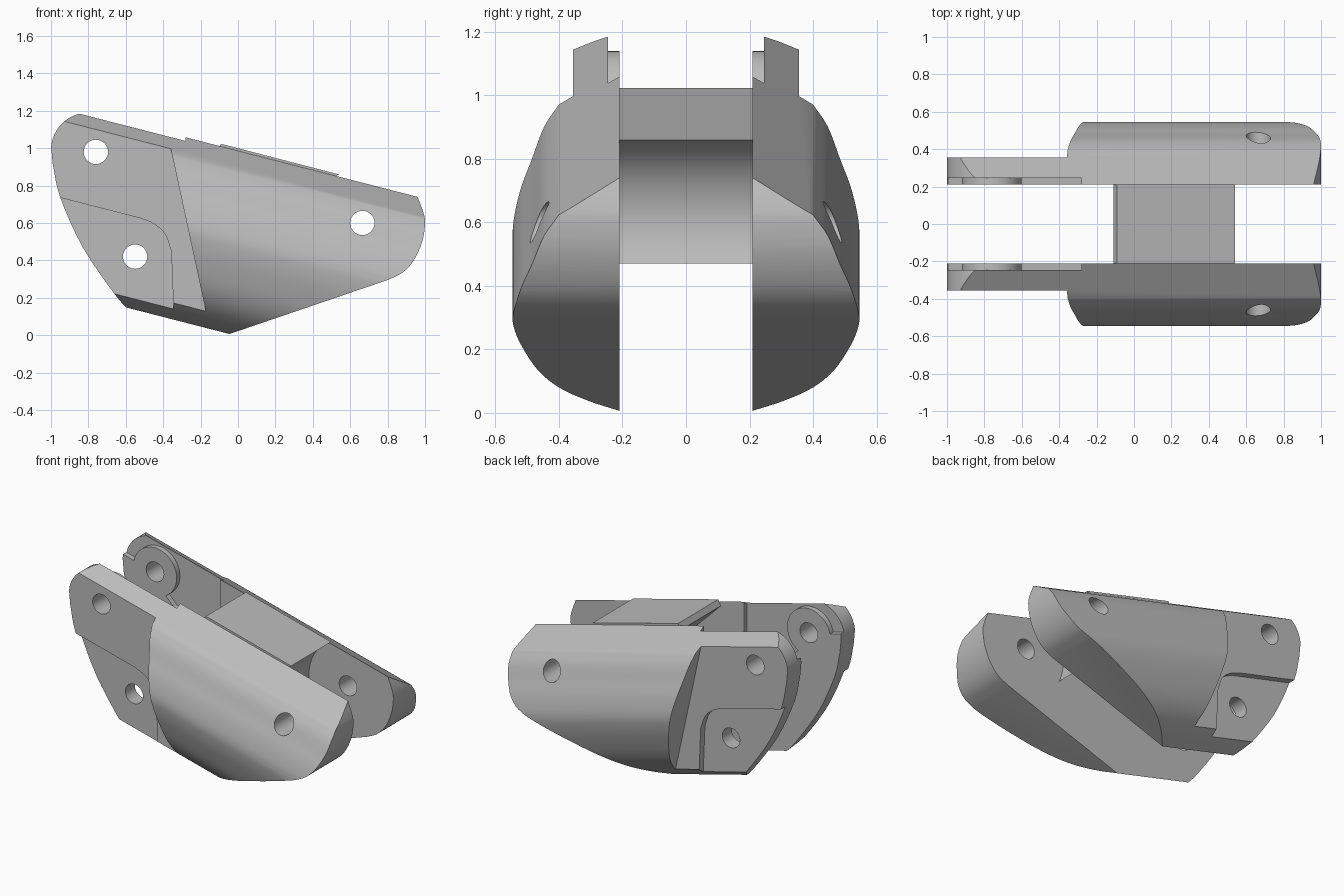
import bpy, bmesh, math
from mathutils import Vector

old = bpy.data.objects.get("Cube")
if old:
    bpy.data.objects.remove(old, do_unlink=True)

grey = bpy.data.materials.new("plain grey")
grey.use_nodes = True
grey.diffuse_color = (0.5, 0.5, 0.5, 1)
grey.node_tree.nodes["Principled BSDF"].inputs["Base Color"].default_value = (0.5, 0.5, 0.5, 1)

TILT = math.radians(14.4)
ALONG = Vector((math.cos(TILT), 0, -math.sin(TILT)))
ACROSS = Vector((math.sin(TILT), 0, math.cos(TILT)))


def smooth(pts, n=4):
    """Catmull-Rom curve through the points."""
    p = [Vector(q) for q in pts]
    p = [2 * p[0] - p[1]] + p + [2 * p[-1] - p[-2]]
    out = []
    for a, b, c, d in zip(p, p[1:], p[2:], p[3:]):
        for i in range(n):
            t = i / n
            out.append(0.5 * (2 * b + (c - a) * t + (2 * a - 5 * b + 4 * c - d) * t ** 2
                              + (3 * b - a - 3 * c + d) * t ** 3))
    return [tuple(v) for v in out + [p[-2]]]


def arc(x, z, r, start, end, n=32):
    steps = [math.radians(start + (end - start) * i / n) for i in range(n + 1)]
    return [(x + r * math.cos(t), z + r * math.sin(t)) for t in steps]


def extrude(name, ring, shift):
    bm = bmesh.new()
    face = bm.faces.new([bm.verts.new(p) for p in ring])
    new = bmesh.ops.extrude_face_region(bm, geom=[face])["geom"]
    bmesh.ops.translate(bm, vec=shift, verts=[v for v in new if isinstance(v, bmesh.types.BMVert)])
    bmesh.ops.recalc_face_normals(bm, faces=bm.faces)
    mesh = bpy.data.meshes.new(name)
    bm.to_mesh(mesh)
    bm.free()
    mesh.materials.append(grey)
    obj = bpy.data.objects.new(name, mesh)
    bpy.context.collection.objects.link(obj)
    return obj


def prism(name, pts, y0, y1):
    return extrude(name, [(x, y0, z) for x, z in pts], Vector((0, y1 - y0, 0)))


def activate(obj):
    bpy.ops.object.select_all(action='DESELECT')
    obj.select_set(True)
    bpy.context.view_layer.objects.active = obj


def combine(obj, tool, operation):
    mod = obj.modifiers.new("cut", 'BOOLEAN')
    mod.object, mod.operation, mod.solver = tool, operation, 'EXACT'
    activate(obj)
    bpy.ops.object.modifier_apply(modifier=mod.name)
    bpy.data.objects.remove(tool, do_unlink=True)


# Cheek: bulging section swept along the tilted axis
bulge = smooth([(.21, -.005), (.31, .05), (.4, .12), (.465, .21), (.512, .326), (.538, .42),
                (.545, .5), (.522, .604), (.485, .695), (.447, .787), (.4, .852)])
section = bulge + [(.21, .955)]
cheek = extrude("left_cheek", [Vector((0, y, 0)) + ACROSS * v - ALONG * 2 for y, v in section],
                ALONG * 4)

# Side outline trims the sweep
outline = (smooth([(-.575, .125), (-.66, .22), (-.83, .47), (-.95, .735), (-.99, .91)])
           + arc(-.8, .99, .2, 175, 85, 14) + [(-.76, 1.3), (.8, .92)]
           + smooth([(.945, .79), (.96, .74), (.99, .66), (1, .6), (.985, .5), (.94, .4),
                     (.88, .335), (.8, .295)])
           + [(-.05, .005), (-.11, -.016)])
combine(cheek, prism("outline", outline, .1, .8), 'INTERSECT')

# Flat hinge pad, and the deeper step below it
combine(cheek, prism("pad_cut", [(-1.3, -.2), (-.101, -.2), (-.425, 1.3), (-1.3, 1.3)],
                     .355, .9), 'DIFFERENCE')
step = ([(-1.2, .8), (-.95, .735)]
        + smooth([(-.52, .625), (-.45, .595), (-.39, .54), (-.357, .45)])
        + [(-.335, -.1), (-1.2, -.1)])
combine(cheek, prism("step_cut", step, .31, .9), 'DIFFERENCE')

# Shallow inner recess around a round boss
recess = ([(-1.2, 1.092), (-.917, 1.013)] + arc(-.76, .98, .16, 168, -60, 28)
          + [(-.62, .78), (-.28, .7), (-.28, 1.4), (-1.2, 1.4)])
combine(cheek, prism("recess_cut", recess, .1, .245), 'DIFFERENCE')

# Pin holes
for x, z in [(-.76, .98), (-.55, .42), (.665, .6)]:
    combine(cheek, prism("pin_cut", arc(x, z, .065, 0, 348.75, 31), .1, .9), 'DIFFERENCE')

# Opposite cheek
other = cheek.copy()
other.data = cheek.data.copy()
other.name = "right_cheek"
bpy.context.collection.objects.link(other)
bm = bmesh.new()
bm.from_mesh(other.data)
for v in bm.verts:
    v.co.y *= -1
bmesh.ops.reverse_faces(bm, faces=bm.faces)
bm.to_mesh(other.data)
bm.free()

# Web joining the cheeks, hollowed round the far pin
web = prism("joining_web", [(-.11, .985), (-.09, 1.023)] + arc(.665, .6, .288, 115.7, 206.8, 24),
            -.211, .211)

for obj in (cheek, other, web):
    activate(obj)
    bpy.ops.object.shade_smooth_by_angle(angle=math.radians(25))
